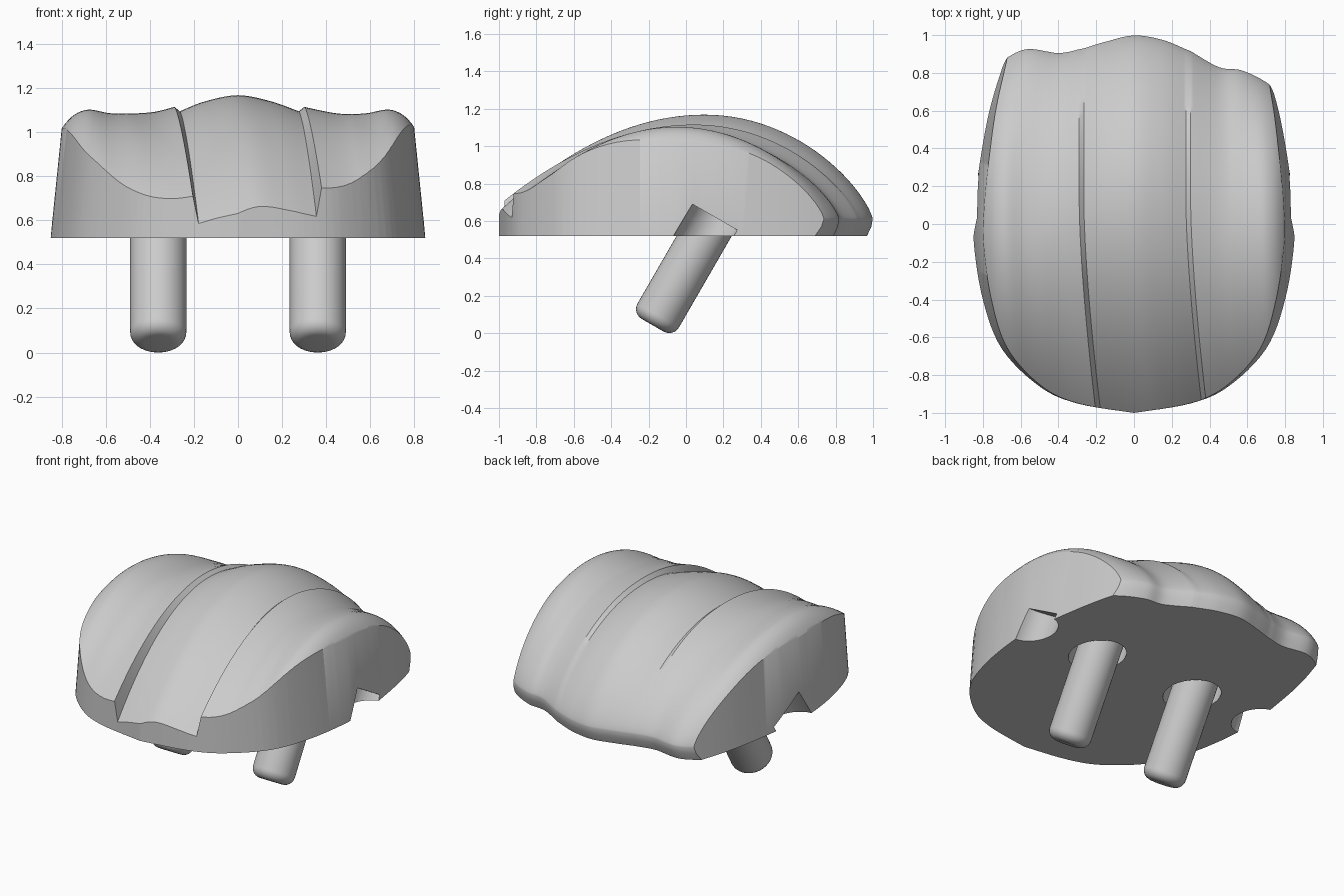
import bpy, bmesh, math
from mathutils import Matrix

if "Cube" in bpy.data.objects:
    bpy.data.objects.remove(bpy.data.objects["Cube"])

BASE = 0.52          # height of the flat underside
TILT = math.radians(30)


def spline(pts, steps):
    """Catmull-Rom curve through tuples of any length."""
    pts = [pts[0]] + pts + [pts[-1]]
    out = []
    for a, b, c, d in zip(pts, pts[1:], pts[2:], pts[3:]):
        for i in range(steps):
            t = i / steps
            out.append(tuple(q + 0.5 * t * (r - p + t * (2 * p - 5 * q + 4 * r - s + t * (3 * (q - r) + s - p)))
                             for p, q, r, s in zip(a, b, c, d)))
    return out + [pts[-1]]


def make_object(name, bm):
    bmesh.ops.recalc_face_normals(bm, faces=bm.faces)
    mesh = bpy.data.meshes.new(name)
    bm.to_mesh(mesh)
    bm.free()
    ob = bpy.data.objects.new(name, mesh)
    bpy.context.collection.objects.link(ob)
    return ob


def loft(name, rings):
    """Closed solid through equal-length rings, capped at both ends."""
    bm = bmesh.new()
    rows = [[bm.verts.new(p) for p in ring] for ring in rings]
    for a, b in zip(rows, rows[1:]):
        for i in range(len(a)):
            j = (i + 1) % len(a)
            bm.faces.new((a[i], a[j], b[j], b[i]))
    bm.faces.new(rows[0])
    bm.faces.new(rows[-1])
    return make_object(name, bm)


def tilted_rod(name, x, radius, length, rounding=0):
    """Rod hanging from inside the body, leaning forward."""
    bm = bmesh.new()
    bmesh.ops.create_cone(bm, cap_ends=True, segments=40, radius1=radius, radius2=radius,
                          depth=length, matrix=Matrix.Translation((0, 0, -length / 2)))
    if rounding:
        rim = [e for e in bm.edges if all(v.co.z < -length / 2 for v in e.verts)]
        bmesh.ops.bevel(bm, geom=rim, offset=rounding, segments=6, profile=0.5, affect='EDGES')
    bm.transform(Matrix.Translation((x, 0.155, 0.62)) @ Matrix.Rotation(-TILT, 4, 'X'))
    return make_object(name, bm)


def select(ob):
    bpy.ops.object.select_all(action='DESELECT')
    ob.select_set(True)
    bpy.context.view_layer.objects.active = ob


def boolean(ob, cutter, operation):
    cutter.hide_render = True
    mod = ob.modifiers.new("cut", 'BOOLEAN')
    mod.object, mod.operation, mod.solver = cutter, operation, 'EXACT'
    select(ob)
    bpy.ops.object.modifier_apply(modifier=mod.name)
    bpy.data.objects.remove(cutter)


def smooth(ob, angle):
    select(ob)
    bpy.ops.object.shade_smooth_by_angle(angle=math.radians(angle))


# Body stations: x, crest height, front height, back reach
right_lobe = [(-.9, .8, .3, .6), (-.8, 1.02, .5, .76), (-.7, 1.1, .59, .86),
              (-.57, 1.085, .61, .925), (-.4, 1.09, .65, .905), (-.29, 1.115, .685, .925)]
middle_lobe = [(-.265, 1.095, .56, .93), (-.15, 1.14, .61, .965), (0, 1.168, .65, .998),
               (.15, 1.14, .61, .975), (.275, 1.095, .55, .925)]
left_lobe = [(.3, 1.115, .685, .915), (.45, 1.085, .63, .83), (.57, 1.085, .61, .813),
             (.7, 1.1, .59, .75), (.8, 1.02, .5, .66), (.9, .8, .3, .5)]


def section(x, crest, front, back):
    """Arched side section at one station, grooves drifting left at the front."""
    peak = 0.1 - 0.15 * min(1, abs(x) / 0.5) ** 2
    arc = [(-1.1, BASE)]
    n = 28
    for i in range(n):
        y = -1.1 + (peak + 1.1) * i / n
        z = crest - (crest - front) * ((peak - y) / (1 + peak)) ** 2
        arc.append((y, max(z, BASE + 0.01)))
    for i in range(n + 1):
        a = math.pi / 2 * i / n
        arc.append((peak + (back - peak) * math.sin(a),
                    0.61 + (crest - 0.61) * max(0, math.cos(a)) ** 1.5))
    arc += [(back - 0.007, 0.57), (back - 0.03, BASE)]
    fade = max(0, 1 - (abs(x) / 0.9) ** 4)
    return [(x + 0.09 * fade * (max(0, 0.1 - y) / 1.1) ** 1.5, y, z) for y, z in arc]


stations = spline(right_lobe, 7) + spline(middle_lobe, 7) + spline(left_lobe, 7)
body = loft("body", [section(*s) for s in stations])

# Trim the body to its tapered plan outline
half = spline([(0, -1), (.3, -.95), (.5, -.86), (.7, -.66), (.8, -.4), (.848, -.1),
               (.843, .1), (.82, .3), (.77, .58), (.7, .82), (.6, 1.1)], 6)
plan = half + [(-x, y) for x, y in reversed(half[1:])]
outline = loft("outline_cutter", [[(x * (1 - 0.12 * (z - BASE)), y, z) for x, y in plan]
                                  for z in (BASE - 0.1, 1.4)])
boolean(body, outline, 'INTERSECT')

# Sockets around the pegs and notches in the side walls
for x, radius in ((.362, .16), (.86, .143)):
    for side in (-1, 1):
        boolean(body, tilted_rod("socket_cutter", side * x, radius, 0.5), 'DIFFERENCE')
smooth(body, 35)

# Pegs
for side, label in ((-1, "right"), (1, "left")):
    smooth(tilted_rod(label + "_peg", side * 0.362, 0.128, 0.667, 0.06), 40)
